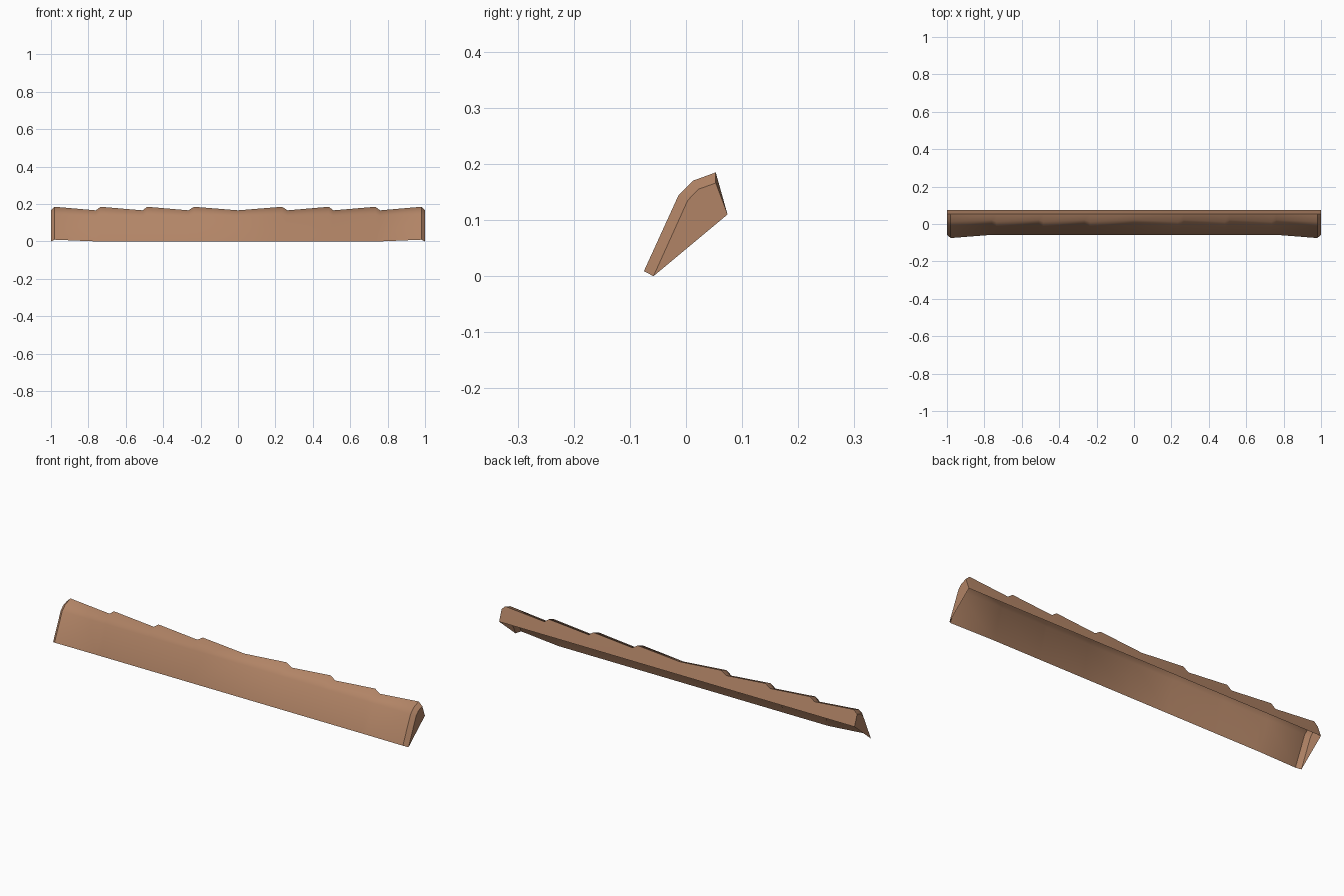
import bpy, bmesh, math

if "Cube" in bpy.data.objects:
    bpy.data.objects.remove(bpy.data.objects["Cube"])

# Cross-sections (y, z): front lower edge, over the top, down the back lip
LOW = [(-0.058, 0.0), (0.003, 0.135), (0.022, 0.155), (0.053, 0.166), (0.074, 0.11)]
HIGH = [(-0.058, 0.0), (-0.013, 0.145), (0.012, 0.17), (0.053, 0.185), (0.074, 0.11)]
FLARED = [(-0.075, 0.009)] + HIGH[1:]

# Stations along half the length, mirrored about x = 0
half = [(0.235, HIGH), (0.265, LOW), (0.485, HIGH), (0.51, LOW),
        (0.735, HIGH), (0.76, LOW), (0.98, FLARED), (1.0, LOW)]
stations = [(-x, p) for x, p in reversed(half)] + [(0.0, LOW)] + half

bm = bmesh.new()
rows = [[bm.verts.new((x, y, z)) for y, z in prof] for x, prof in stations]

# Open-bottomed shell: front panel, rounded crest and back lip
for a, b in zip(rows, rows[1:]):
    for j in range(len(a) - 1):
        bm.faces.new((a[j], b[j], b[j + 1], a[j + 1]))

# End caps
bm.faces.new(rows[0])
bm.faces.new(rows[-1][::-1])

mesh = bpy.data.meshes.new("scalloped_trim")
bm.to_mesh(mesh)
bm.free()
trim = bpy.data.objects.new("scalloped_trim", mesh)
bpy.context.collection.objects.link(trim)

# Brown clay colour
brown = bpy.data.materials.new("warm_brown")
brown.diffuse_color = (0.44, 0.23, 0.132, 1)
brown.use_nodes = True
brown.node_tree.nodes["Principled BSDF"].inputs["Base Color"].default_value = brown.diffuse_color
mesh.materials.append(brown)

bpy.context.view_layer.objects.active = trim
trim.select_set(True)
bpy.ops.object.shade_smooth_by_angle(angle=math.radians(40))
